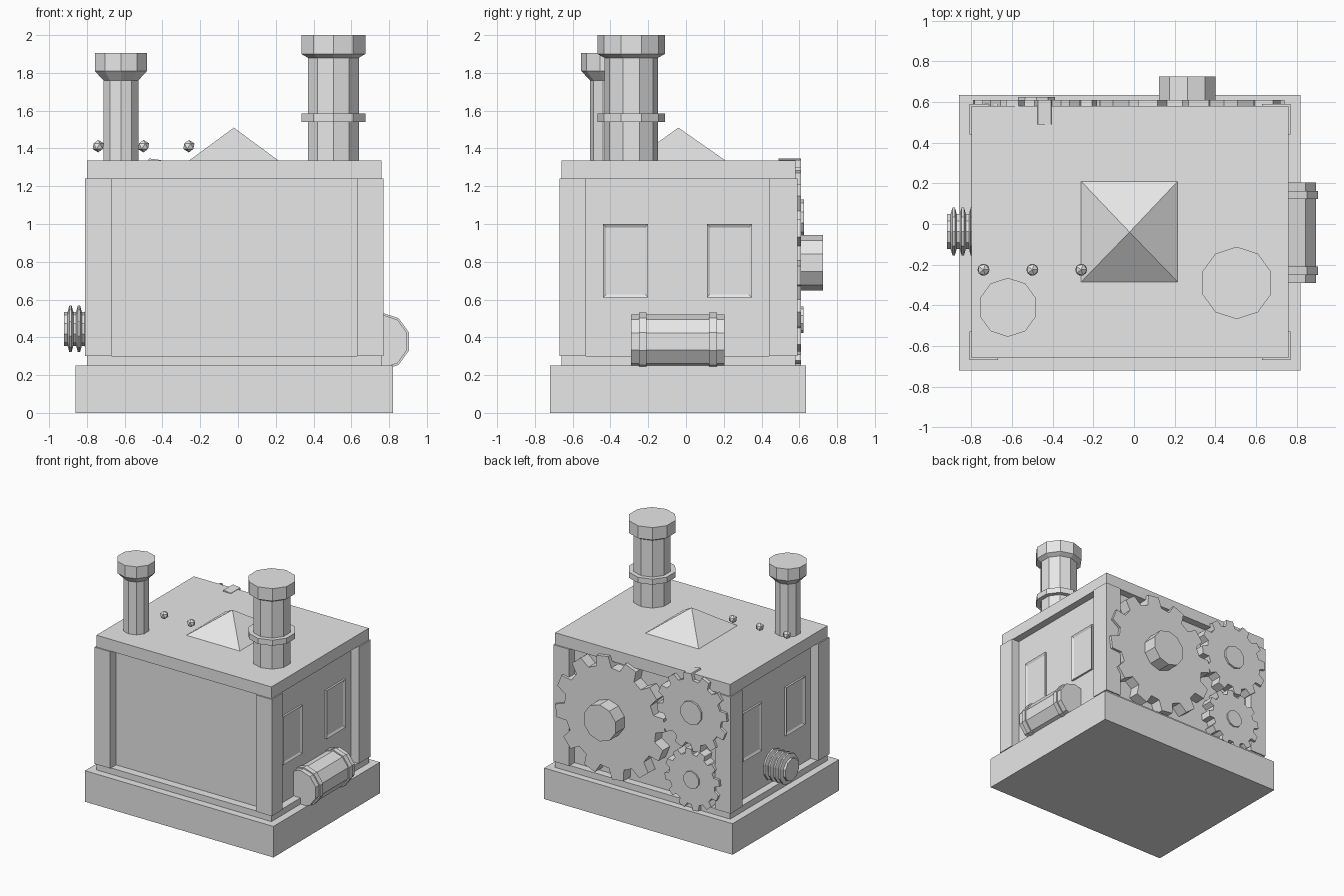
import bpy, bmesh
from math import sin, cos, pi, radians
from mathutils import Vector

cube = bpy.data.objects.get("Cube")
if cube:
    bpy.data.objects.remove(cube, do_unlink=True)

grey = bpy.data.materials.new("plain_grey")
grey.use_nodes = True
grey.diffuse_color = (0.8, 0.8, 0.8, 1)
grey.node_tree.nodes["Principled BSDF"].inputs["Base Color"].default_value = (0.8, 0.8, 0.8, 1)


def finish(name, bm):
    bmesh.ops.recalc_face_normals(bm, faces=bm.faces)
    mesh = bpy.data.meshes.new(name)
    bm.to_mesh(mesh)
    bm.free()
    mesh.materials.append(grey)
    obj = bpy.data.objects.new(name, mesh)
    bpy.context.collection.objects.link(obj)
    return obj


def box(name, x, y, z):
    bm = bmesh.new()
    bmesh.ops.create_cube(bm, size=1)
    for v in bm.verts:
        v.co = [a + (b - a) * (c + 0.5) for (a, b), c in zip((x, y, z), v.co)]
    return finish(name, bm)


def loft(name, rings):
    """Skin a list of equal point rings and cap both ends."""
    bm = bmesh.new()
    loops = [[bm.verts.new(p) for p in ring] for ring in rings]
    n = len(loops[0])
    for a, b in zip(loops, loops[1:]):
        for i in range(n):
            j = (i + 1) % n
            bm.faces.new((a[i], a[j], b[j], b[i]))
    bm.faces.new(loops[0])
    bm.faces.new(loops[-1])
    return finish(name, bm)


def place(axis, u, v, h):
    return {"x": Vector((h, u, v)), "y": Vector((u, h, v)), "z": Vector((u, v, h))}[axis]


def lathe(name, axis, cu, cv, profile, sides=10):
    """Turn (height, radius) pairs round an axis, one corner pointing along +v."""
    angles = [pi / 2 + 2 * pi * i / sides for i in range(sides)]
    return loft(name, [[place(axis, cu + r * cos(a), cv + r * sin(a), h) for a in angles]
                       for h, r in profile])


def gear(name, cx, cz, radius, turn, teeth=12):
    step = 2 * pi / teeth
    outline = []
    for i in range(teeth):
        mid = radians(turn) + i * step
        for off, r in ((-0.32, 0.83), (-0.2, 1), (0.2, 1), (0.32, 0.83)):
            a = mid + off * step
            outline.append((cx + radius * r * cos(a), cz + radius * r * sin(a)))
    loft(name, [[(x, y, z) for x, z in outline] for y in (0.49, 0.61)])


# Plinth, sill, recessed body and roof slab
box("plinth", (-0.86, 0.82), (-0.72, 0.635), (0, 0.25))
box("sill", (-0.80, 0.76), (-0.66, 0.58), (0.25, 0.30))
box("body", (-0.74, 0.70), (-0.595, 0.52), (0.30, 1.24))
box("roof_slab", (-0.80, 0.76), (-0.66, 0.58), (1.24, 1.335))

# Corner posts
for side, x in (("right", (-0.81, -0.67)), ("left", (0.63, 0.77))):
    for end, y in (("front", (-0.67, -0.53)), ("back", (0.44, 0.59))):
        box(f"{end}_{side}_post", x, y, (0.30, 1.24))

# Side windows: raised frames with a sunken pane
for side, wall, s in (("left", 0.70, 1), ("right", -0.74, -1)):
    for end, y in (("front", -0.32), ("back", 0.23)):
        frame = box(f"{side}_{end}_window", sorted((wall - s * 0.02, wall + s * 0.015)),
                    (y - 0.12, y + 0.12), (0.61, 1.0))
        bm = bmesh.new()
        bm.from_mesh(frame.data)
        pane = [f for f in bm.faces if f.normal.x * s > 0.9]
        bmesh.ops.inset_region(bm, faces=pane, thickness=0.025)
        bmesh.ops.translate(bm, verts=pane[0].verts, vec=(-s * 0.01, 0, 0))
        bm.to_mesh(frame.data)
        bm.free()

# Roof pyramid
bm = bmesh.new()
corners = [bm.verts.new((x, y, 1.335)) for x, y in
           ((-0.26, -0.285), (0.215, -0.285), (0.215, 0.21), (-0.26, 0.21))]
apex = bm.verts.new((-0.022, -0.04, 1.51))
bm.faces.new(corners)
for i in range(4):
    bm.faces.new((corners[i], corners[(i + 1) % 4], apex))
finish("roof_pyramid", bm)

# Chimneys
lathe("small_chimney", "z", -0.62, -0.41,
      [(1.30, 0.097), (1.76, 0.097), (1.81, 0.145), (1.905, 0.145)])
lathe("large_chimney", "z", 0.505, -0.29,
      [(1.30, 0.142), (1.54, 0.142), (1.54, 0.178), (1.585, 0.178), (1.585, 0.142),
       (1.88, 0.142), (1.90, 0.178), (2.0, 0.178)])

# Roof beads
for i in range(3):
    bm = bmesh.new()
    bmesh.ops.create_icosphere(bm, subdivisions=1, radius=0.033)
    bmesh.ops.translate(bm, verts=bm.verts, vec=(-0.74 + 0.24 * i, -0.225, 1.412))
    finish(f"roof_bead_{i + 1}", bm)

# Side tank with two bands
lathe("side_tank", "y", 0.76, 0.378, [(-0.29, 0.143), (0.205, 0.143)])
for name, y in (("front_tank_band", -0.23), ("back_tank_band", 0.143)):
    lathe(name, "y", 0.76, 0.378, [(y - 0.02, 0.153), (y + 0.02, 0.153)])

# Ribbed pipe on the other side
profile = [(-0.92, 0.09)]
for i in range(4):
    x = -0.887 + 0.045 * i
    profile += [(x - 0.015, 0.09), (x - 0.006, 0.123), (x + 0.006, 0.123), (x + 0.015, 0.09)]
lathe("ribbed_pipe", "x", -0.037, 0.445, profile + [(-0.72, 0.09)])

# Gear train on the back, with hubs
for name, x, z, r, turn, hub, hub_end in (
        ("large_gear", 0.25, 0.795, 0.49, 82, 0.147, 0.725),
        ("upper_gear", -0.48, 1.035, 0.312, 82.5, 0.095, 0.625),
        ("lower_gear", -0.48, 0.494, 0.245, 82, 0.07, 0.622)):
    gear(name, x, z, r, turn)
    lathe(name + "_hub", "y", x + (0.012 if hub > 0.1 else 0), z, [(0.5, hub), (hub_end, hub)])
